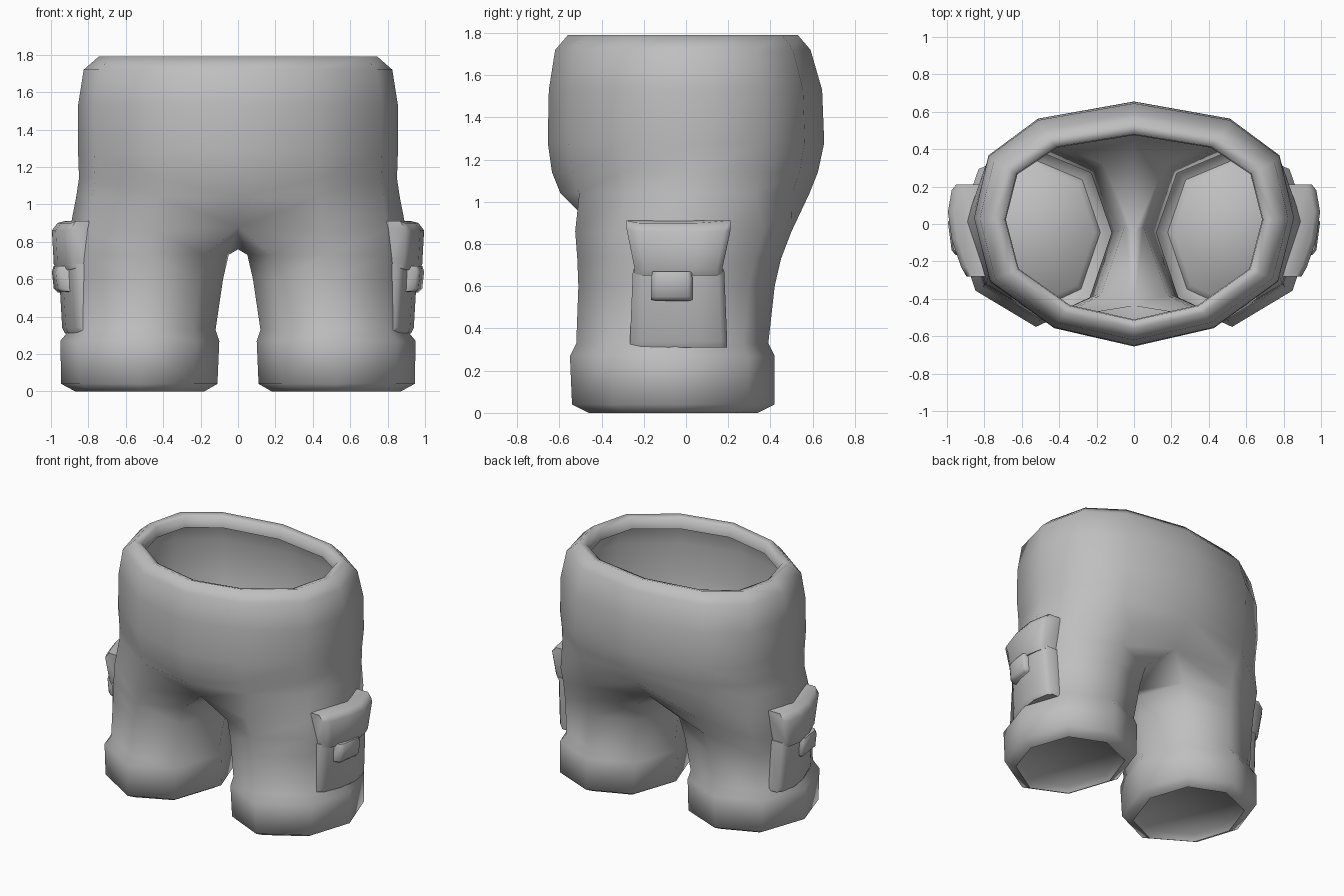
import bpy, bmesh, math

if "Cube" in bpy.data.objects:
    bpy.data.objects.remove(bpy.data.objects["Cube"])

cloth = bpy.data.materials.new("grey_cloth")
cloth.diffuse_color = (0.52, 0.52, 0.52, 1)
cloth.use_nodes = True
cloth.node_tree.nodes["Principled BSDF"].inputs["Base Color"].default_value = cloth.diffuse_color


def finish(name, bm, angle):
    """Turn a right-hand half into a mirrored, smooth-shaded object."""
    bmesh.ops.recalc_face_normals(bm, faces=bm.faces)
    me = bpy.data.meshes.new(name)
    bm.to_mesh(me)
    bm.free()
    me.materials.append(cloth)
    ob = bpy.data.objects.new(name, me)
    bpy.context.collection.objects.link(ob)
    bpy.ops.object.select_all(action='DESELECT')
    ob.select_set(True)
    bpy.context.view_layer.objects.active = ob
    bpy.ops.object.shade_smooth_by_angle(angle=math.radians(angle))
    m = ob.modifiers.new("mirror", 'MIRROR')
    m.use_clip = True
    m.merge_threshold = 0.0005
    return ob


def bridge(bm, a, b, closed):
    n = min(len(a), len(b))
    for i in range(n if closed else n - 1):
        j = (i + 1) % n
        bm.faces.new((a[i], a[j], b[j], b[i]))


# Half outline of the body, front centre to back centre
BODY = [(0, -1), (.5, -.85), (.9, -.47), (1, .05), (.91, .56), (.6, .86), (0, 1)]
# Leg outline in the same order, with the inner-leg point last
LEG = [(.15, .14), (.5, 0), (.88, .2), (1, .52), (.86, .87), (.5, 1), (.14, .87), (0, .52)]


def body_ring(z, w, front, back):
    return [(w * u, v * (front if v < 0 else back), z) for u, v in BODY]


def leg_ring(z, x0, x1, y0, y1):
    return [(x0 + u * (x1 - x0), y0 + v * (y1 - y0), z) for u, v in LEG]


def crotch_ring(z, x1, y0, y1, drop):
    r = leg_ring(z, 0, x1, y0, y1)
    r[0] = (0, y0 + .09, z + .02)
    r[6] = (0, y1 - .07, z + .02)
    r[7] = (0, -.05, z - drop)
    return r


# Trousers: one cloth shell from the sole of each leg to the folded waist rim
rings = [
    leg_ring(.04, .21, .84, -.43, .31),
    leg_ring(0, .18, .87, -.46, .34),
    leg_ring(.04, .11, .945, -.54, .42),
    leg_ring(.27, .10, .95, -.55, .42),
    leg_ring(.33, .12, .90, -.52, .39),
    leg_ring(.60, .08, .90, -.51, .42),
    leg_ring(.73, .05, .90, -.515, .45),
    crotch_ring(.86, .90, -.525, .50, .10),
    body_ring(1.04, .865, .595, .585),
    body_ring(1.14, .85, .635, .625),
    body_ring(1.28, .855, .655, .655),
    body_ring(1.53, .855, .65, .645),
    body_ring(1.72, .825, .62, .59),
    body_ring(1.79, .745, .56, .53),
    body_ring(1.775, .69, .515, .48),
    body_ring(1.70, .685, .51, .475),
]
bm = bmesh.new()
loops = [[bm.verts.new(p) for p in r] for r in rings]
for a, b in zip(loops, loops[1:]):
    bridge(bm, a, b, len(a) == 8 and len(b) == 8 and b is not loops[8])
bm.faces.new(loops[0])
finish("trousers", bm, 75)


def curved_panel(name, cols, rows, back):
    """Closed panel bowed around the leg: cols are (y, x), rows are
    (z, x offset, y stretch, extra z at the ends)."""
    bm = bmesh.new()
    loops = []
    for z, dx, s, lift in rows:
        front = []
        for i, (y, x) in enumerate(cols):
            end = i in (0, len(cols) - 1)
            front.append((x + dx, -.04 + (y + .04) * s, z + (lift if end else 0)))
        rear = [(back + (x - cols[0][1]) * .5, y, z)
                for x, y, z in (front[-1], front[0])]
        loops.append([bm.verts.new(p) for p in front + rear])
    for a, b in zip(loops, loops[1:]):
        bridge(bm, a, b, True)
    bm.faces.new(loops[0])
    bm.faces.new(loops[-1])
    return finish(name, bm, 60)


CURVE = [(-.27, .885), (-.22, .915), (-.08, .965), (.06, .985), (.17, .965), (.20, .94)]
# Cargo pocket pouch, flap and fastening tab
curved_panel("pocket_pouch", CURVE,
             [(.31, -.06, .98, 0), (.34, -.045, .98, 0), (.68, -.025, .92, 0)], .80)
curved_panel("pocket_flap", CURVE,
             [(.65, -.015, .89, .01), (.68, .0, .89, .01), (.86, .01, 1.05, .01),
              (.90, -.02, 1.05, .012)], .80)
curved_panel("pocket_tab", [(-.165, .945), (-.14, .965), (.01, .985), (.03, .97)],
             [(.53, -.02, 1, .005), (.55, .0, 1, 0), (.64, .01, 1, 0), (.67, .0, .95, 0)], .88)
